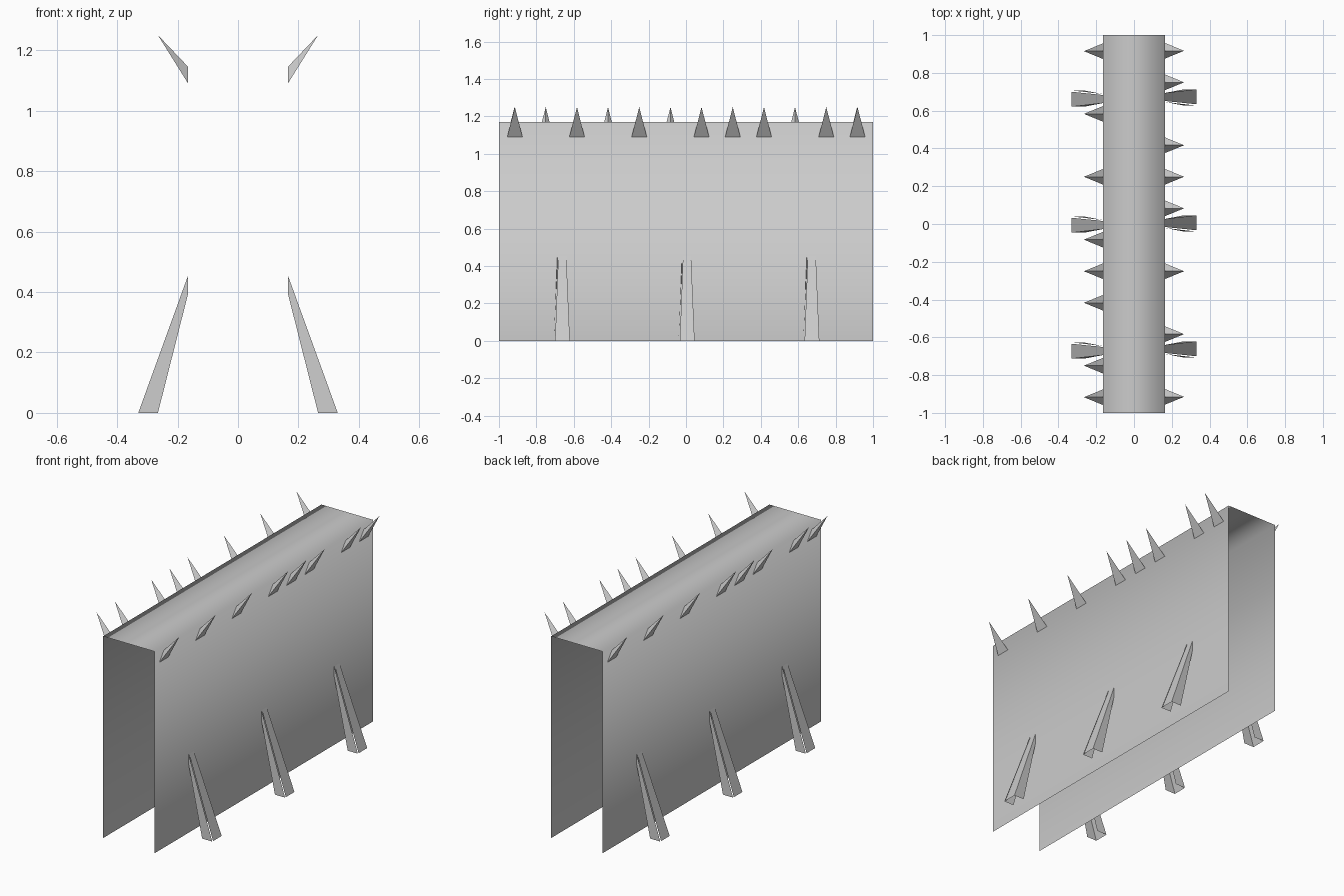
import bpy

if "Cube" in bpy.data.objects:
    bpy.data.objects.remove(bpy.data.objects["Cube"])

W, H = 0.165, 1.17      # half width and height of the barrier


def make(name, verts, faces, smooth=False):
    me = bpy.data.meshes.new(name)
    me.from_pydata(verts, [], faces)
    me.polygons.foreach_set("use_smooth", [smooth] * len(faces))
    me.update()
    ob = bpy.data.objects.new(name, me)
    bpy.context.collection.objects.link(ob)
    return ob


# Thin folded shell: two walls and a top, open at the ends and below
profile = [(W, 0), (W, H), (-W, H), (-W, 0)]
shell = [(x, y, z) for y in (-1, 1) for x, z in profile]
make("barrier_shell", shell, [(i, i + 4, i + 5, i + 1) for i in range(3)], True)


def spike(name, y, s):
    # Three-sided spike leaning out of the wall; s = +1 right, -1 left (half turn)
    pts = [(W, -0.041, 1.09), (W, 0.041, 1.09), (W, 0, 1.145), (0.265, 0, 1.25)]
    make(name, [(s * x, s * (y + dy), z) for x, dy, z in pts],
         [(0, 3, 1), (1, 3, 2), (2, 3, 0)])


def brace(name, y, s):
    # Folded channel: two side plates and an outer plate, with a slit at one fold
    side = [(W, 0.024, 0.455), (W, 0.024, 0.395), (0.265, 0.043, 0), (0.33, 0.043, 0)]
    pts = [(x, -dy, z) for x, dy, z in side] + side
    pts += [(W, -0.019, 0.455), (0.33, -0.036, 0)]
    make(name, [(s * x, s * (y + dy), z) for x, dy, z in pts],
         [(0, 1, 2, 3), (4, 7, 6, 5), (8, 9, 7, 4)])


# Spikes and braces repeat on both walls with a half turn about z
for s, tag in ((1, "right"), (-1, "left")):
    for i, y in enumerate((-0.915, -0.583, -0.25, 0.083, 0.25, 0.417, 0.75, 0.917)):
        spike(f"{tag}_spike_{i + 1}", y, s)
    for i, y in enumerate((-0.667, 0.0, 0.667)):
        brace(f"{tag}_brace_{i + 1}", y + 0.003, s)
